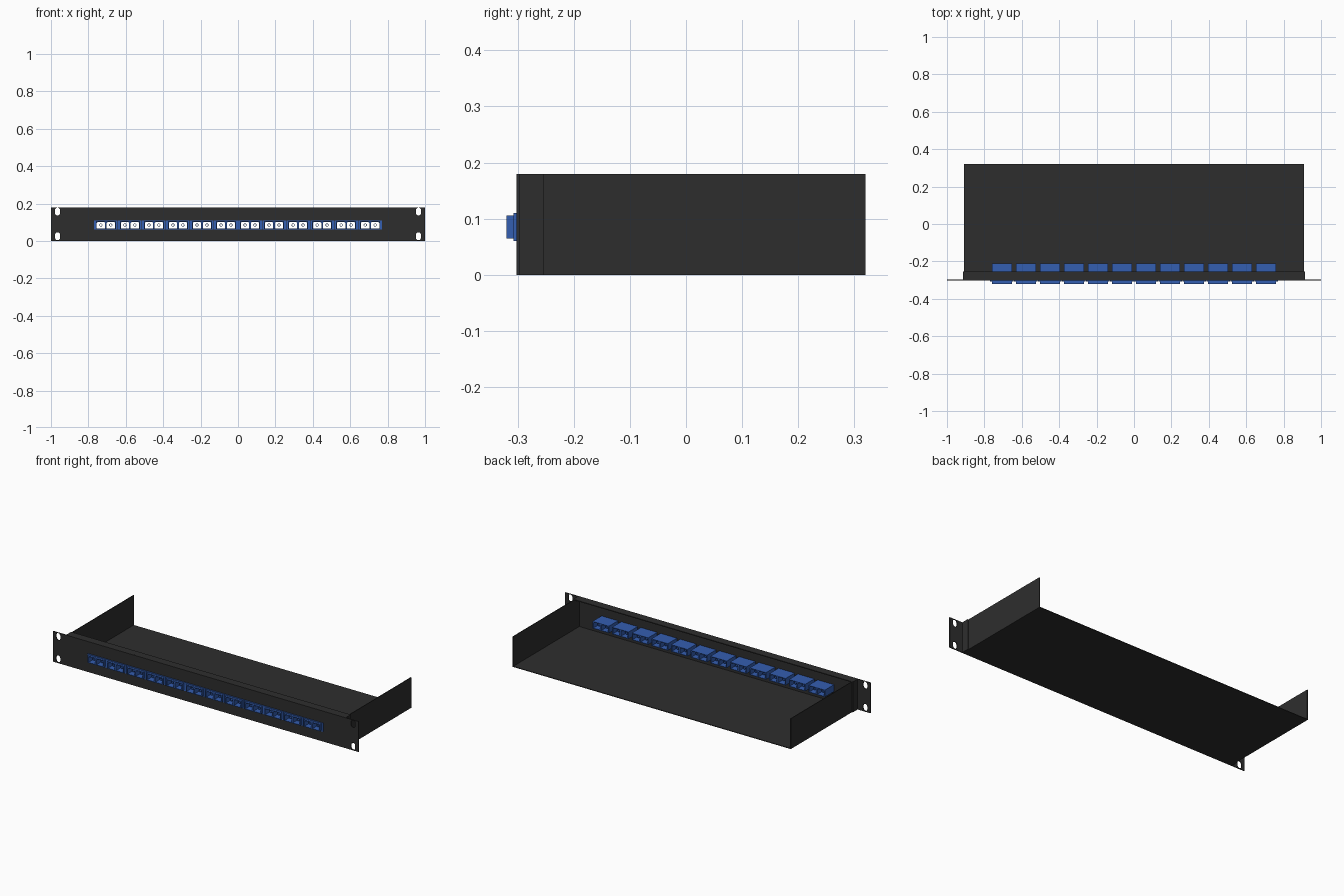
import bpy, bmesh, math

cube = bpy.data.objects.get("Cube")
if cube:
    bpy.data.objects.remove(cube, do_unlink=True)


def material(name, colour):
    m = bpy.data.materials.new(name)
    m.use_nodes = True
    m.diffuse_color = colour
    bsdf = next(n for n in m.node_tree.nodes if n.type == 'BSDF_PRINCIPLED')
    bsdf.inputs["Base Color"].default_value = colour
    bsdf.inputs["Roughness"].default_value = 0.6
    return m


BLACK = material("black steel", (0.027, 0.027, 0.027, 1))
BLUE = material("blue plastic", (0.034, 0.112, 0.44, 1))


def rect(cx, cz, w, h):
    return [(cx + sx * w / 2, cz + sz * h / 2)
            for sx, sz in ((-1, -1), (1, -1), (1, 1), (-1, 1))]


def slot(cx, cz, w, h, steps=8):
    """Rounded outline; a circle when w equals h."""
    r, pts = w / 2, []
    for side in (1, -1):
        for i in range(steps + 1):
            a = math.pi * i / steps
            pts.append((cx + side * r * math.cos(a),
                        cz + side * ((h - w) / 2 + r * math.sin(a))))
    return pts


def port(cx, cz, w, h):
    """Square socket with chamfered upper corners."""
    c = 0.006
    l, r, b, t = cx - w / 2, cx + w / 2, cz - h / 2, cz + h / 2
    return [(l, b), (r, b), (r, t - c), (r - c, t), (l + c, t), (l, t - c)]


def plate(name, loops, y0, y1, mat):
    """Extrude an outline with holes, drawn in x and z, from y0 to y1."""
    cu = bpy.data.curves.new(name, 'CURVE')
    cu.dimensions, cu.fill_mode = '2D', 'BOTH'
    cu.extrude = (y1 - y0) / 2
    for loop in loops:
        s = cu.splines.new('POLY')
        s.points.add(len(loop) - 1)
        for p, (x, z) in zip(s.points, loop):
            p.co = (x, z, 0, 1)
        s.use_cyclic_u = True
    tmp = bpy.data.objects.new(name, cu)
    bpy.context.collection.objects.link(tmp)
    mesh = bpy.data.meshes.new_from_object(
        tmp.evaluated_get(bpy.context.evaluated_depsgraph_get()))
    bpy.data.objects.remove(tmp, do_unlink=True)
    bpy.data.curves.remove(cu)
    bm = bmesh.new()
    bm.from_mesh(mesh)
    for v in bm.verts:
        v.co = (v.co.x, (y0 + y1) / 2 - v.co.z, v.co.y)
    bmesh.ops.remove_doubles(bm, verts=bm.verts, dist=0.00001)
    bmesh.ops.recalc_face_normals(bm, faces=bm.faces)
    for f in bm.faces:
        f.smooth = False
    bm.to_mesh(mesh)
    bm.free()
    mesh.name = name
    mesh.materials.clear()
    mesh.materials.append(mat)
    ob = bpy.data.objects.new(name, mesh)
    bpy.context.collection.objects.link(ob)
    return ob


def copies(ob, xs):
    """Move the part to the first position and repeat it at the others."""
    for i, x in enumerate(xs):
        c = ob if i == 0 else ob.copy()
        if i:
            bpy.context.collection.objects.link(c)
        c.location.x = x
        c.name = f"{ob.name.split('.')[0]}.{i + 1:02d}"


# Layout
HEIGHT, SHEET = 0.18, 0.005
FRONT, BACK = -0.302, 0.32
FACE_BACK = FRONT + SHEET
HALF = 0.91
MID = 0.085
centres = [(i - 5.5) * 0.1285 for i in range(12)]

# Front panel with mounting slots and adapter cutouts
loops = [rect(0, HEIGHT / 2, 2, HEIGHT)]
loops += [slot(sx * 0.965, z, 0.027, 0.042) for sx in (-1, 1) for z in (0.025, 0.157)]
loops += [rect(x, MID, 0.106, 0.04) for x in centres]
plate("front_panel", loops, FRONT, FACE_BACK, BLACK)

# Folded returns behind the panel: top and both ends
w = HALF + SHEET
channel = [(-w, 0), (-w, HEIGHT), (w, HEIGHT), (w, 0),
           (HALF, 0), (HALF, HEIGHT - SHEET), (-HALF, HEIGHT - SHEET), (-HALF, 0)]
plate("panel_return", [channel], FACE_BACK, -0.253, BLACK)

# Tray: floor and two side walls in one folded sheet
t = 0.004
tray = [(-HALF, 0), (HALF, 0), (HALF, HEIGHT), (HALF - t, HEIGHT),
        (HALF - t, t), (t - HALF, t), (t - HALF, HEIGHT), (-HALF, HEIGHT)]
plate("tray", [tray], FACE_BACK, BACK, BLACK)

# Duplex adapters: body, collar and alignment sleeves
ports = [port(sx * 0.0265, MID, 0.044, 0.035) for sx in (-1, 1)]
body = plate("adapter_body", [rect(0, MID, 0.107, 0.041)] + ports, -0.32, -0.212, BLUE)
copies(body, centres)

collar = plate("adapter_collar", [rect(0, MID, 0.126, 0.05), rect(0, MID, 0.106, 0.04)],
               -0.307, FRONT, BLUE)
copies(collar, centres)

sleeves = []
for sx in (-1, 1):
    sleeves += [slot(sx * 0.0265, MID, 0.017, 0.017), slot(sx * 0.0265, MID, 0.011, 0.011)]
sleeve = plate("adapter_sleeves", sleeves, -0.3, -0.232, BLUE)
copies(sleeve, centres)
